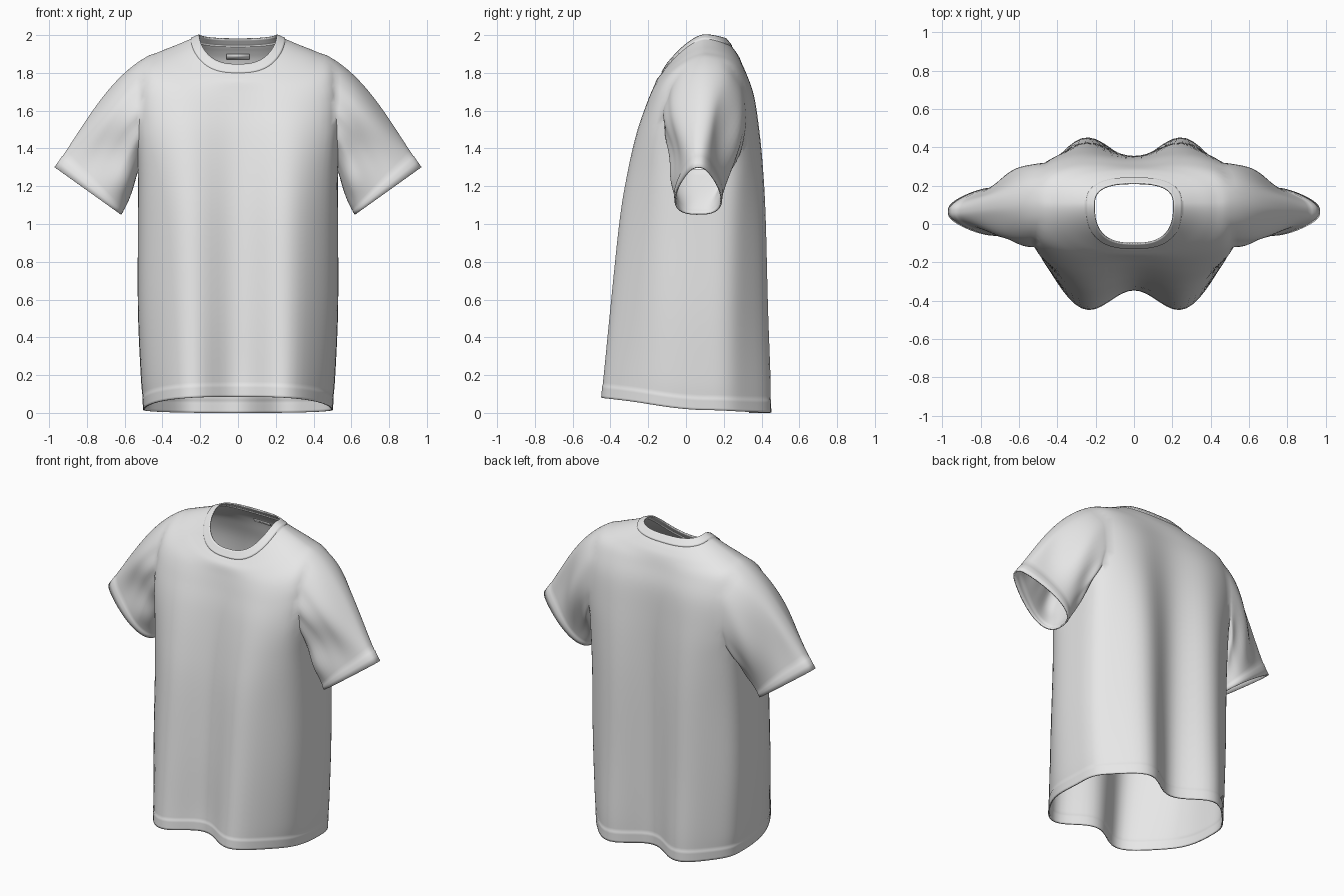
import bpy, bmesh
from math import sin, cos, pi, atan2, copysign
from mathutils import Vector

if "Cube" in bpy.data.objects:
    bpy.data.objects.remove(bpy.data.objects["Cube"])

cloth = bpy.data.materials.new("light_grey_cloth")
cloth.use_nodes = True
GREY = (0.8, 0.8, 0.8, 1)
cloth.diffuse_color = GREY
cloth.node_tree.nodes["Principled BSDF"].inputs["Base Color"].default_value = GREY

# Body levels: half width, front y, back y, side z, front z, back z, squareness, fold depth
LEVELS = [
    (.50, -.41, .405, .015, .085, .0, 3, .065),
    (.505, -.405, .405, .08, .15, .07, 3, .063),
    (.515, -.395, .405, .2, .26, .2, 3, .06),
    (.53, -.37, .40, .55, .58, .55, 3, .05),
    (.53, -.33, .395, 1.0, 1.0, 1.0, 3.2, .04),
    (.53, -.29, .385, 1.28, 1.26, 1.28, 3.8, .03),
    (.54, -.245, .37, 1.5, 1.48, 1.5, 4.6, .02),
    (.54, -.205, .35, 1.7, 1.62, 1.68, 4.6, .012),
    (.515, -.18, .315, 1.86, 1.70, 1.80, 3.8, .006),
    (.42, -.16, .288, 1.91, 1.755, 1.87, 3, 0),
    (.32, -.14, .265, 1.95, 1.785, 1.91, 2.7, 0),
    (.25, -.128, .242, 1.98, 1.80, 1.94, 2.7, 0),
    (.205, -.10, .21, 2.0, 1.845, 1.98, 2.7, 0),
]
COLS, STEPS, MID_Y = 96, 5, .10
LAST = len(LEVELS) - 1


def hermite(a, b, ma, mb, t):
    return (a * (2*t**3 - 3*t*t + 1) + ma * (t**3 - 2*t*t + t)
            + b * (3*t*t - 2*t**3) + mb * (t**3 - t*t))


def level_at(u):
    i = min(int(u), LAST - 1)
    a, b = Vector(LEVELS[i]), Vector(LEVELS[i + 1])
    before = Vector(LEVELS[i - 1]) if i else a * 2 - b
    after = Vector(LEVELS[i + 2]) if i + 2 <= LAST else b * 2 - a
    return hermite(a, b, (b - before) / 2, (after - a) / 2, u - i)


def body_point(u, angle):
    w, front, back, z_side, z_front, z_back, n, fold = level_at(u)
    c, s = cos(angle), sin(angle)
    r = (abs(c)**n + abs(s)**n) ** (-1 / n)
    x, s = w * c * r, s * r
    end, z_end = (front, z_front) if s < 0 else (back, z_back)
    y = MID_Y + (end - MID_Y) * abs(s)
    # Hanging folds on both sides of the centre
    y -= fold * cos(2 * pi * x / .54) * s * abs(s)
    return Vector((x, y, z_side + (z_end - z_side) * abs(s)**1.6))


# Body shell from hem to collar
bm = bmesh.new()
rings = [[bm.verts.new(body_point(i / STEPS, 2 * pi * j / COLS)) for j in range(COLS)]
         for i in range(LAST * STEPS + 1)]
hem, collar, holes = [], [], []
for i in range(LAST * STEPS):
    u = (i + .5) / STEPS
    for j in range(COLS):
        k = (j + 1) % COLS
        f = bm.faces.new((rings[i][j], rings[i][k], rings[i + 1][k], rings[i + 1][j]))
        if u < 1:
            hem.append(f)
        elif u > LAST - 1:
            collar.append(f)
        # Armholes: oval patches on both sides, set slightly to the back
        off = (j + .5 + COLS / 4) % (COLS / 2) - COLS / 4
        if cos(2 * pi * j / COLS) < 0:
            off = -off
        if abs((off - 1.2) / 10.8)**2.4 + abs((u - 6.65) / 1.65)**2.4 < 1:
            holes.append(f)
bmesh.ops.delete(bm, geom=holes, context='FACES')

# Smooth the armhole rims
rims = [v for v in bm.verts if v.is_boundary and abs(v.co.x) > .3 and 1 < v.co.z < 1.94]
near = list({w for v in rims for f in v.link_faces for w in f.verts})
for _ in range(3):
    for v, co in [(v, sum((e.other_vert(v).co for e in v.link_edges if e.is_boundary), Vector()) / 2)
                  for v in rims]:
        v.co = v.co.lerp(co, .5)
    inner = [v for v in near if not v.is_boundary]
    bmesh.ops.smooth_vert(bm, verts=inner, factor=.4, use_axis_x=True, use_axis_y=True, use_axis_z=True)

# Sleeves run from each armhole rim to a cuff that is narrow at the top
SLEEVE = 20
cuffs = []
for side in (1, -1):
    loop = [v for v in rims if v.co.x * side > 0]
    mid = sum((v.co for v in loop), Vector()) / len(loop)
    hy = max(abs(v.co.y - mid.y) for v in loop)
    hz = max(abs(v.co.z - mid.z) for v in loop)
    ang = {v: atan2((v.co.z - mid.z) / hz, (v.co.y - mid.y) / hy) for v in loop}
    loop.sort(key=ang.get)
    strips = []
    for v in loop:
        a, p = ang[v], v.co.copy()
        c, s = cos(a), sin(a)
        wide = copysign(abs(c)**.75, c) * (1 - .38 * s)
        q = Vector((side * (.795 + .175 * s), .065 + .115 * wide, 1.175 + .125 * s))
        reach = (q - p).length
        # The underarm drops along the body, the top leaves the shoulder outwards
        low = max(0, -s)
        start = Vector((side * (.82 - .55 * low), 0, -.5 - .5 * low)) * reach
        strip = [v]
        for i in range(1, SLEEVE + 1):
            t = i / SLEEVE
            co = hermite(p, q, start, Vector((side * .58, 0, -.81)) * reach, t)
            # Soft creases near the armhole
            co.y += .022 * sin(pi * t)**2 * sin(4 * a + 3 * t) * abs(c)
            strip.append(bm.verts.new(co))
        strips.append(strip)
    for n, a in enumerate(strips):
        b = strips[(n + 1) % len(strips)]
        for i in range(SLEEVE):
            f = bm.faces.new((a[i], b[i], b[i + 1], a[i + 1]))
            if i >= SLEEVE - 2:
                cuffs.append(f)

bmesh.ops.recalc_face_normals(bm, faces=bm.faces)
bm.normal_update()
if sum(f.normal.z for f in collar) < 0:
    bmesh.ops.reverse_faces(bm, faces=bm.faces)
    bm.normal_update()

# Slightly raised bands at hem, cuffs and collar
for band, depth in ((hem, .002), (cuffs, .002), (collar, .005)):
    bmesh.ops.inset_region(bm, faces=band, thickness=.004, depth=depth, use_boundary=False,
                           use_even_offset=True)


def add_object(name, bm, thickness):
    mesh = bpy.data.meshes.new(name)
    bm.to_mesh(mesh)
    bm.free()
    mesh.materials.append(cloth)
    ob = bpy.data.objects.new(name, mesh)
    bpy.context.collection.objects.link(ob)
    mod = ob.modifiers.new("cloth_thickness", 'SOLIDIFY')
    mod.thickness, mod.offset = thickness, -1
    bpy.ops.object.select_all(action='DESELECT')
    ob.select_set(True)
    bpy.context.view_layer.objects.active = ob
    bpy.ops.object.shade_smooth_by_angle(angle=.9)


add_object("shirt", bm, .008)

# Small blank label inside the back of the neck
label = bmesh.new()
bmesh.ops.create_grid(label, x_segments=1, y_segments=1, size=1)
for v in label.verts:
    v.co = Vector((v.co.x * .06, .25 - v.co.y * .009, 1.885 + v.co.y * .014))
add_object("neck_label", label, .002)
